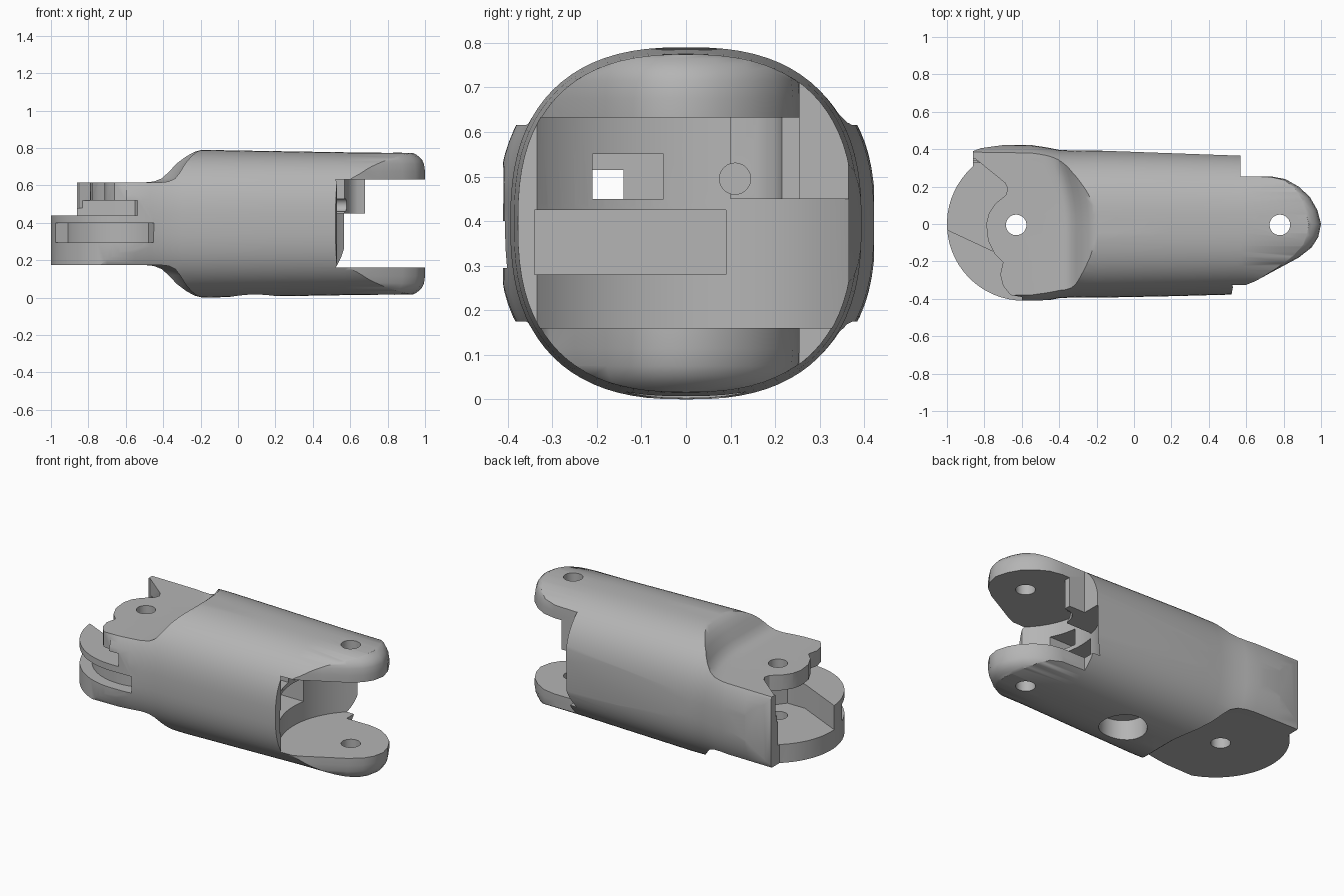
import bpy, bmesh, math
from mathutils import Matrix, Vector

cube = bpy.data.objects.get("Cube")
if cube:
    bpy.data.objects.remove(cube, do_unlink=True)

MID = 0.395  # height of the centre line

grey = bpy.data.materials.new("light_grey")
grey.use_nodes = True
grey.diffuse_color = (0.46, 0.46, 0.46, 1)
grey.node_tree.nodes["Principled BSDF"].inputs["Base Color"].default_value = (0.46, 0.46, 0.46, 1)


def loft(name, rings):
    """Skin a list of equal-length point rings and cap both ends."""
    bm = bmesh.new()
    rows = [[bm.verts.new(p) for p in ring] for ring in rings]
    n = len(rows[0])
    for a, b in zip(rows, rows[1:]):
        for i in range(n):
            j = (i + 1) % n
            bm.faces.new((a[i], a[j], b[j], b[i]))
    bm.faces.new(rows[0])
    bm.faces.new(rows[-1])
    bmesh.ops.recalc_face_normals(bm, faces=bm.faces)
    mesh = bpy.data.meshes.new(name)
    bm.to_mesh(mesh)
    bm.free()
    mesh.materials.append(grey)
    obj = bpy.data.objects.new(name, mesh)
    bpy.context.collection.objects.link(obj)
    return obj


def prism(name, outline, z0, z1):
    return loft(name, [[(x, y, z) for x, y in outline] for z in (z0, z1)])


def box(name, x0, x1, y0, y1, z0, z1):
    return prism(name, [(x0, y0), (x1, y0), (x1, y1), (x0, y1)], z0, z1)


def arc(cx, cy, r, a0, a1, n=24):
    angles = [math.radians(a0 + (a1 - a0) * i / n) for i in range(n + 1)]
    return [(cx + r * math.cos(a), cy + r * math.sin(a)) for a in angles]


def disc(name, cx, cy, r, z0, z1):
    return prism(name, arc(cx, cy, r, 0, 350, 35), z0, z1)


def apply_boolean(target, cutter, operation="DIFFERENCE"):
    cutter.hide_render = True
    mod = target.modifiers.new("cut", "BOOLEAN")
    mod.operation = operation
    mod.solver = "EXACT"
    mod.object = cutter
    bpy.context.view_layer.objects.active = target
    bpy.ops.object.modifier_apply(modifier=mod.name)
    bpy.data.objects.remove(cutter, do_unlink=True)


def oval(x, a, b, n=80, power=2.5):
    """Squarish oval cross-section in the yz plane."""
    ring = []
    for i in range(n):
        t = 2 * math.pi * i / n
        c, s = math.cos(t), math.sin(t)
        y = math.copysign(abs(c) ** (2 / power), c) * a
        z = math.copysign(abs(s) ** (2 / power), s) * b
        ring.append((x, y, MID + z))
    return ring


# Barrel: x, half width, half height
link = loft("finger_link", [oval(*s) for s in (
    (-1.05, .43, .395), (-.7, .425, .395), (-.55, .422, .395), (-.47, .41, .395),
    (-.4, .396, .395), (-.3, .392, .395), (-.2, .394, .395), (.2, .386, .388),
    (.57, .376, .382), (1.05, .376, .378))])

# Plan outline: round knuckle and back wall, plus fork prongs with rounded outer rims
prong_tip = [(.57, .365), (.57, .255), (.73, .255), (.81, .24), (.88, .2), (.94, .145),
             (.98, .075), (1, 0), (.985, -.07), (.95, -.125), (.88, -.18), (.75, -.25),
             (.65, -.305), (.6, -.325), (.53, -.33), (.52, -.385)]
back_wall = [(-.86, .31), (-.86, .39), (-.82, .405), (-.7, .422), (-.53, .422), (-.4, .40)]
base = arc(-.59, 0, .41, 270, 132) + back_wall
rim = [(.405, .78), (.378, .84), (.37, .88), (.358, .92), (.342, .96), (.32, .985), (.28, 1)]
levels = [(MID + h, s) for h, s in rim]
levels += [(MID - h, s) for h, s in reversed(rim)]
rings = []
for z, s in levels:
    tip = [(.6 + (x - .6) * s, y * s) if x > .58 else (x, y) for x, y in prong_tip]
    rings.append([(x, y, z) for x, y in base + tip])
apply_boolean(link, loft("plan_cutter", rings), "INTERSECT")

# Shoulders above and below the knuckle, sweeping back along +y
shoulder = [(-1.4, .22), (-.42, .22), (-.37, .226), (-.335, .243), (-.31, .275), (-.28, .325),
            (-.25, .36), (-.22, .385), (-.19, .395), (-.15, .41), (-.15, .6), (-1.4, .6)]
for name, side in (("top_shoulder", 1), ("bottom_shoulder", -1)):
    rings = []
    for i in range(21):
        y = -.5 + i * .05
        shift = -.6 * max(0, y) ** 2
        rings.append([(x + shift, y, MID + side * h) for x, h in shoulder])
    apply_boolean(link, loft(name, rings))

# Fork opening, with a stop block left standing near the top at the back
apply_boolean(link, prism("fork_gap", arc(.83, 0, .45, 122, 238) + [(1.2, -.45), (1.2, .45)], .16, .45))
stop = [(1.2, -.45), (1.2, .45), (.68, .45), (.68, .215), (.64, .21), (.61, .195), (.585, .16), (.57, .1)]
apply_boolean(link, prism("fork_gap_upper", arc(.83, 0, .45, 167.2, 238) + stop, .44, .632))

# Pockets and passage in the fork wall
apply_boolean(link, box("wide_pocket", .15, .7, -.34, .09, .28, .425))
apply_boolean(link, box("window", .2, .7, -.21, -.05, .45, .55))
apply_boolean(link, box("passage", -.7, .3, -.21, -.14, .45, .515))
pin = disc("pin_bore", 0, 0, .035, .3, .75)
pin.data.transform(Matrix.Translation(Vector((0, .11, .495))) @ Matrix.Rotation(math.pi / 2, 4, "Y"))
apply_boolean(link, pin)

# Knuckle: gap under the top plate, deep pocket, edge groove
gap = [(-1.2, -.6), (-.55, -.6), (-.5, .2), (-.55, .3), (-.8, .335), (-1.2, .34)]
apply_boolean(link, prism("knuckle_gap", gap, .44, .52))
pocket = [(-1.2, .065), (-1, -.03), (-.7, -.17), (-.58, -.17), (-.51, -.08),
          (-.51, .19), (-.56, .29), (-.8, .325), (-1.2, .33)]
apply_boolean(link, prism("knuckle_pocket", pocket, .29, .48))
groove = arc(-.59, 0, .34, 200, 289) + arc(-.59, 0, .45, 289, 200)
apply_boolean(link, prism("edge_groove", groove, .295, .40))

# Scalloped edge of the top plate
scallop = [(-1.2, -.6), (-.6, -.6), (-.6, -.39), (-.66, -.38), (-.70, -.33), (-.715, -.27),
           (-.70, -.205), (-.745, -.16), (-.78, -.09), (-.79, 0), (-.775, .06), (-.74, .11),
           (-.685, .155), (-.675, .19), (-.69, .22), (-.85, .35), (-1.2, .355)]
apply_boolean(link, prism("top_plate_edge", scallop, .48, .8))

# Hinge holes and the recess underneath
apply_boolean(link, disc("fork_hole", .78, -.005, .055, -.2, 1))
apply_boolean(link, disc("knuckle_hole", -.63, -.005, .055, -.2, 1))
apply_boolean(link, disc("bottom_recess", .08, 0, .135, -.2, .13))

bpy.ops.object.select_all(action="DESELECT")
link.select_set(True)
bpy.context.view_layer.objects.active = link
bpy.ops.object.shade_smooth_by_angle(angle=math.radians(32))
